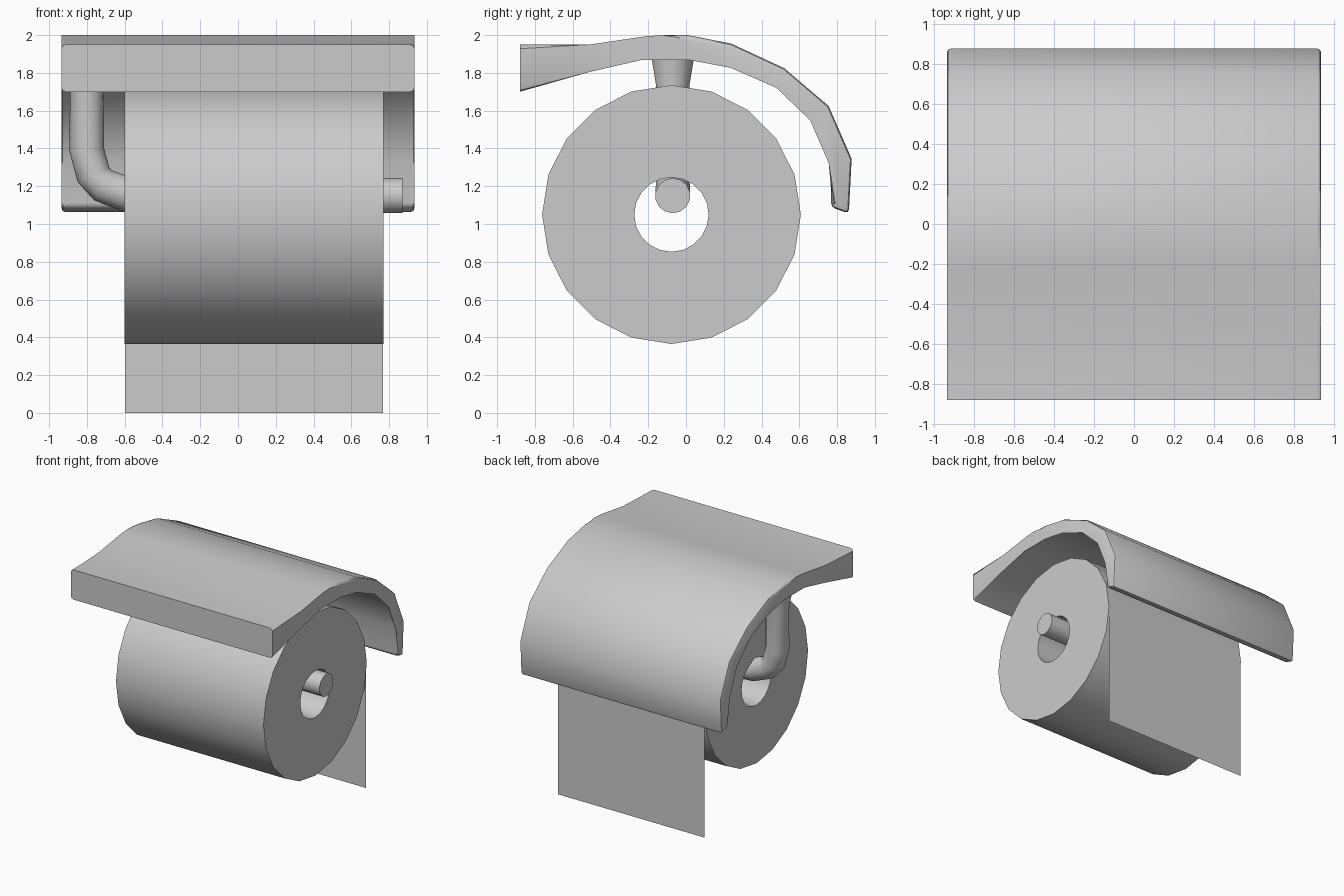
import bpy, bmesh
from math import sin, cos, pi, radians
from mathutils import Vector

if "Cube" in bpy.data.objects:
    bpy.data.objects.remove(bpy.data.objects["Cube"])


def finish(bm, name):
    bmesh.ops.recalc_face_normals(bm, faces=bm.faces)
    me = bpy.data.meshes.new(name)
    bm.to_mesh(me)
    bm.free()
    ob = bpy.data.objects.new(name, me)
    bpy.context.collection.objects.link(ob)
    bpy.ops.object.select_all(action='DESELECT')
    ob.select_set(True)
    bpy.context.view_layer.objects.active = ob
    bpy.ops.object.shade_smooth_by_angle(angle=radians(35))
    return ob


def bridge(bm, a, b):
    n = len(a)
    for i in range(n):
        j = (i + 1) % n
        bm.faces.new((a[i], a[j], b[j], b[i]))


# curved cover: side profile (y, z) extruded across x, edges rounded except at the wall
W = 0.935
profile = [(-0.88, 1.95), (-0.51, 1.95), (-0.22, 1.993), (-0.12, 2.0), (0.01, 2.0),
           (0.24, 1.955), (0.52, 1.825), (0.755, 1.625), (0.877, 1.345), (0.862, 1.055),
           (0.767, 1.09), (0.778, 1.325), (0.677, 1.56), (0.49, 1.74), (0.243, 1.848),
           (0.02, 1.89), (-0.24, 1.89), (-0.51, 1.805), (-0.88, 1.70)]
bm = bmesh.new()
ends = [[bm.verts.new((x, y, z)) for y, z in profile] for x in (-W, W)]
bridge(bm, *ends)
for ring in ends:
    bm.faces.new(ring)


def is_rounded(edge):
    a, b = (v.co for v in edge.verts)
    if a.y < -0.87 and b.y < -0.87:
        return False
    return a.x * b.x > 0 or (a.z < 1.2 and b.z < 1.2)


bmesh.ops.bevel(bm, geom=[e for e in bm.edges if is_rounded(e)], offset=0.022,
                segments=2, profile=0.5, affect='EDGES')
finish(bm, "cover")


# bent rod: rings swept along a path in the xz plane, (x, z, radius)
path = [(-0.80, 1.92, 0.122), (-0.80, 1.73, 0.09), (-0.80, 1.39, 0.092),
        (-0.765, 1.26, 0.092), (-0.715, 1.205, 0.092), (-0.58, 1.153, 0.093),
        (-0.48, 1.15, 0.093), (0.87, 1.15, 0.093)]
ROD_Y, SIDES = -0.07, 14
bm = bmesh.new()
rings = []
for i, (x, z, r) in enumerate(path):
    p = Vector((x, ROD_Y, z))
    a, b = path[max(i - 1, 0)], path[min(i + 1, len(path) - 1)]
    t = Vector((b[0] - a[0], 0, b[1] - a[1])).normalized()
    side = Vector((-t.z, 0, t.x))
    rings.append([bm.verts.new(p + side * r * cos(2 * pi * k / SIDES)
                               + Vector((0, r * sin(2 * pi * k / SIDES), 0)))
                  for k in range(SIDES)])
for a, b in zip(rings, rings[1:]):
    bridge(bm, a, b)
bm.faces.new(rings[0])
bm.faces.new(rings[-1])
finish(bm, "rod")


# paper roll and cardboard core: closed tubes along x
ROLL_Y, ROLL_Z = -0.077, 1.05


def tube(name, x0, x1, outer, inner, sides):
    bm = bmesh.new()
    loops = [[bm.verts.new((x, ROLL_Y + r * sin(2 * pi * k / sides),
                            ROLL_Z + r * cos(2 * pi * k / sides))) for k in range(sides)]
             for x, r in ((x0, outer), (x1, outer), (x1, inner), (x0, inner))]
    for i in range(4):
        bridge(bm, loops[i], loops[(i + 1) % 4])
    return finish(bm, name)


tube("paper_roll", -0.60, 0.77, 0.685, 0.225, 20)
tube("cardboard_core", -0.60, 0.77, 0.23, 0.197, 20)

# loose sheet hanging from the back of the roll
bm = bmesh.new()
bm.faces.new([bm.verts.new((x, 0.605, z))
              for x, z in ((-0.597, 0), (0.767, 0), (0.767, 1.05), (-0.597, 1.05))])
finish(bm, "hanging_sheet")
